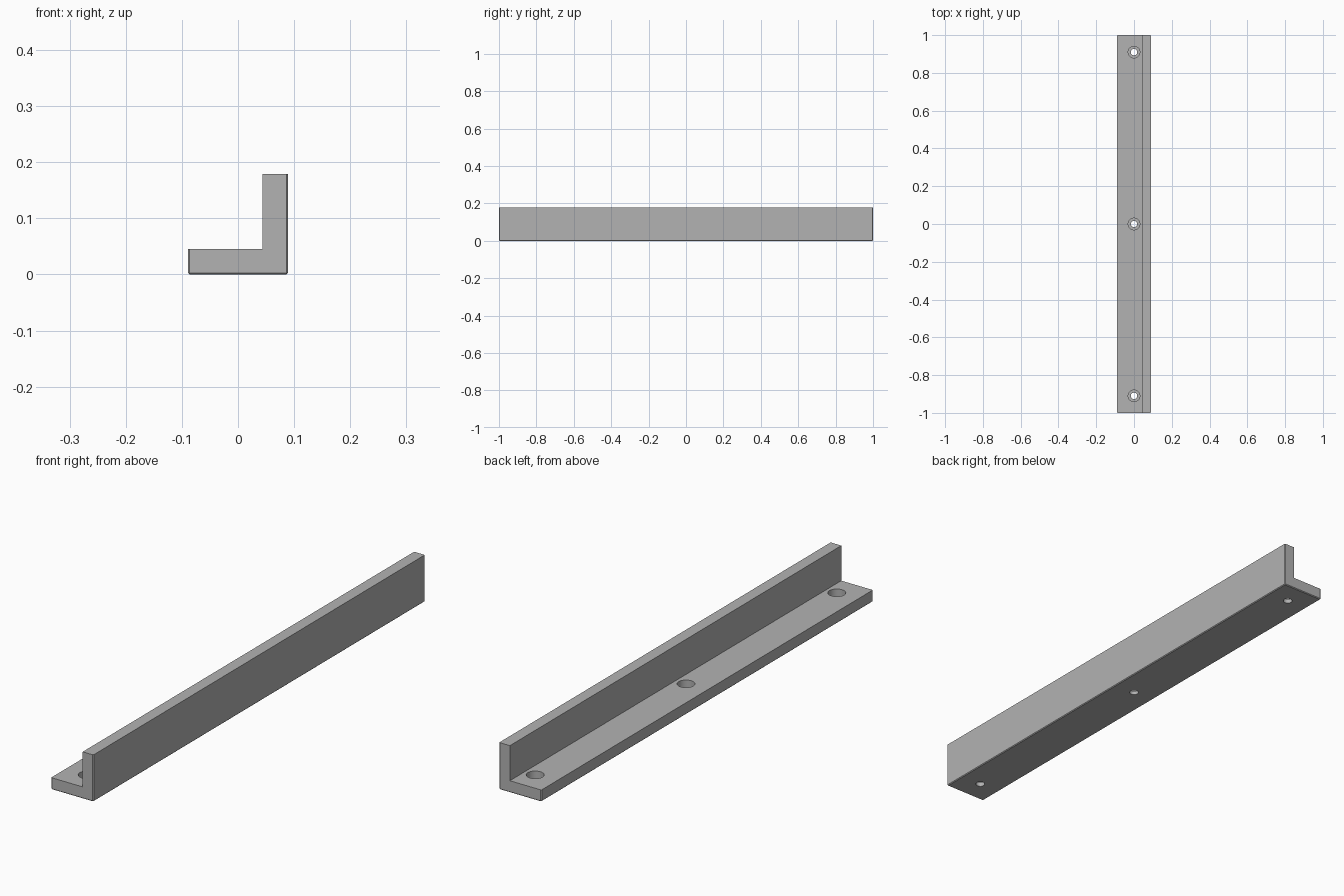
import bpy, bmesh
from mathutils import Vector

cube = bpy.data.objects.get("Cube")
if cube:
    bpy.data.objects.remove(cube, do_unlink=True)

HALF_W, HALF_L = 0.089, 1.0
HEIGHT, THICK, CHAMFER = 0.179, 0.045, 0.003

# Plain grey metal
grey = bpy.data.materials.new("grey metal")
grey.use_nodes = True
colour = (0.45, 0.45, 0.45, 1)
grey.diffuse_color = colour
grey.node_tree.nodes["Principled BSDF"].inputs["Base Color"].default_value = colour

# L-shaped profile extruded along the length
inner = HALF_W - THICK
profile = [(-HALF_W, 0), (HALF_W, 0), (HALF_W, HEIGHT),
           (inner, HEIGHT), (inner, THICK), (-HALF_W, THICK)]
bm = bmesh.new()
face = bm.faces.new([bm.verts.new((x, -HALF_L, z)) for x, z in profile])
grown = bmesh.ops.extrude_face_region(bm, geom=[face])["geom"]
bmesh.ops.translate(bm, vec=Vector((0, 2 * HALF_L, 0)),
                    verts=[g for g in grown if isinstance(g, bmesh.types.BMVert)])


# Small chamfer on the underside rim and the outer upright end edges
def is_chamfered(edge):
    a, b = (v.co for v in edge.verts)
    underside = max(a.z, b.z) < 1e-5
    upright = abs(a.z - b.z) > 1e-3 and min(abs(a.x), abs(b.x)) > HALF_W - 1e-4
    return underside or upright


bmesh.ops.bevel(bm, geom=[e for e in bm.edges if is_chamfered(e)],
                offset=CHAMFER, segments=1, affect="EDGES")
bmesh.ops.recalc_face_normals(bm, faces=bm.faces[:])
mesh = bpy.data.meshes.new("angle_bar")
bm.to_mesh(mesh)
bm.free()
mesh.materials.append(grey)
bar = bpy.data.objects.new("angle_bar", mesh)
bpy.context.collection.objects.link(bar)
bpy.context.view_layer.objects.active = bar


# Cut an upright round hole from z = bottom through the top of the flange
def cut_hole(y, radius, bottom):
    top = THICK + 0.02
    bpy.ops.mesh.primitive_cylinder_add(vertices=48, radius=radius, depth=top - bottom,
                                        location=(0, y, (top + bottom) / 2))
    cutter = bpy.context.object
    cutter.name = "hole_cutter"
    cutter.hide_render = True
    cutter.data.materials.append(grey)
    mod = bar.modifiers.new("hole", "BOOLEAN")
    mod.operation, mod.solver, mod.object = "DIFFERENCE", "EXACT", cutter
    bpy.context.view_layer.objects.active = bar
    bpy.ops.object.modifier_apply(modifier=mod.name)
    bpy.data.objects.remove(cutter, do_unlink=True)


# Three counterbored screw holes
for y in (-0.91, 0, 0.91):
    cut_hole(y, 0.031, 0.016)
    cut_hole(y, 0.017, -0.02)

bpy.ops.object.select_all(action="DESELECT")
bar.select_set(True)
bpy.context.view_layer.objects.active = bar
bpy.ops.object.shade_smooth_by_angle(angle=0.5)
